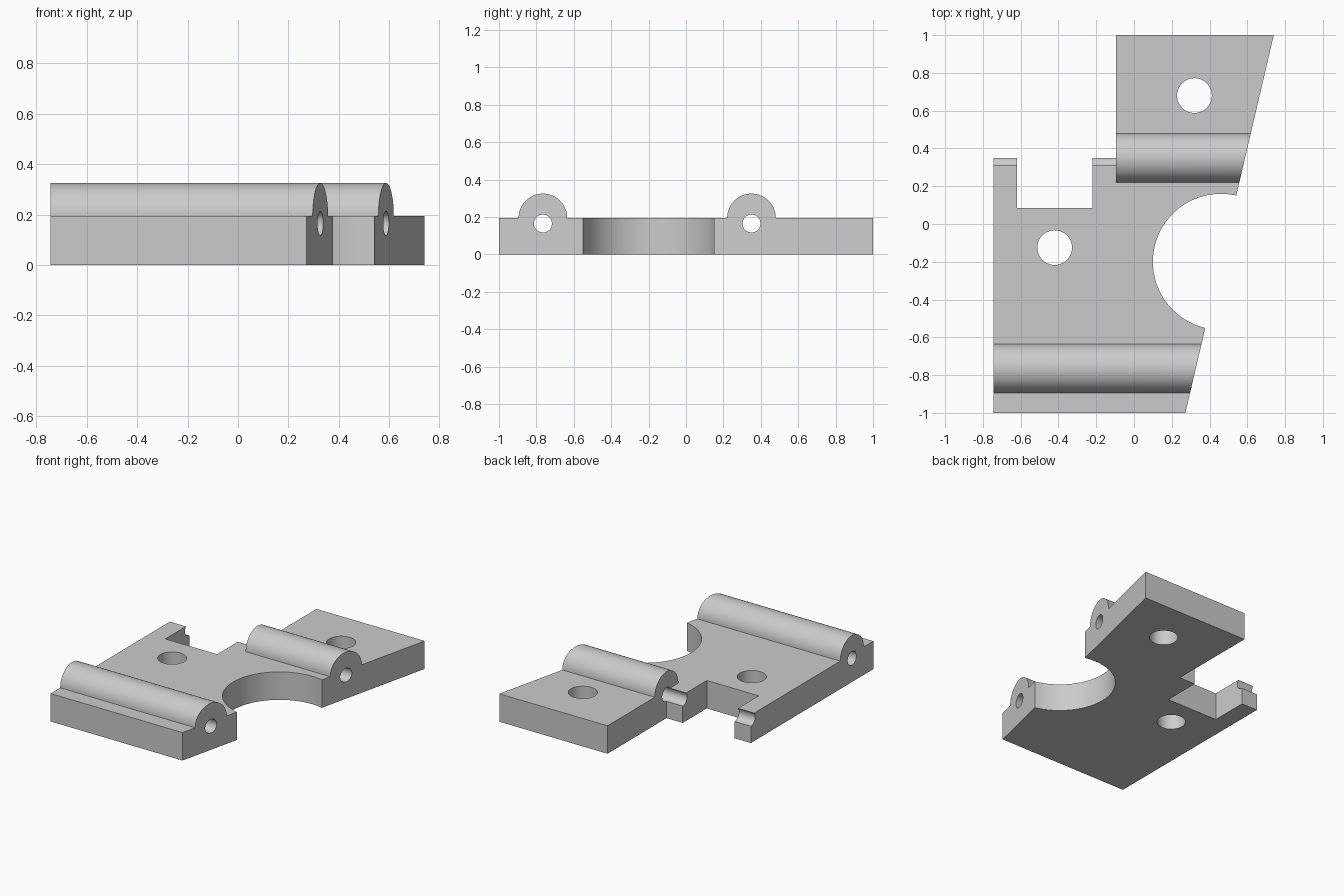
import bpy, bmesh
from math import sin, cos, pi, radians, atan2
from mathutils import Vector

cube = bpy.data.objects.get("Cube")
if cube:
    bpy.data.objects.remove(cube, do_unlink=True)

LEFT, STEP = -0.745, -0.095      # straight sides of the plate
TOP = 0.195                      # plate thickness
RIDGE_R, BORE_R, BORE_Z = 0.13, 0.048, 0.165
RIDGES = {"front": (-0.765, LEFT), "rear": (0.35, STEP)}

grey = bpy.data.materials.new("plain grey")
grey.use_nodes = True
colour = (0.6, 0.6, 0.6, 1)
grey.diffuse_color = colour
grey.node_tree.nodes["Principled BSDF"].inputs["Base Color"].default_value = colour


def slant(y):
    """x of the slanted right-hand edge at a given y."""
    return 0.272 + 0.234 * (y + 1)


def prism(name, points, move):
    """Solid between a ring of points and the same ring moved."""
    bm = bmesh.new()
    lower = [bm.verts.new(p) for p in points]
    upper = [bm.verts.new(move(Vector(p))) for p in points]
    bm.faces.new(lower)
    bm.faces.new(upper)
    for i in range(len(points)):
        j = (i + 1) % len(points)
        bm.faces.new((lower[i], lower[j], upper[j], upper[i]))
    bmesh.ops.recalc_face_normals(bm, faces=bm.faces)
    mesh = bpy.data.meshes.new(name)
    bm.to_mesh(mesh)
    bm.free()
    obj = bpy.data.objects.new(name, mesh)
    bpy.context.collection.objects.link(obj)
    mesh.materials.append(grey)
    return obj


def circle(radius, count=48):
    return [(radius * cos(2 * pi * i / count), radius * sin(2 * pi * i / count))
            for i in range(count)]


def combine(target, other, operation):
    """Boolean two solids, bake the result and drop the helper."""
    mod = target.modifiers.new(operation, "BOOLEAN")
    mod.operation, mod.object, mod.solver = operation, other, "EXACT"
    graph = bpy.context.evaluated_depsgraph_get()
    mesh = bpy.data.meshes.new_from_object(target.evaluated_get(graph))
    target.modifiers.clear()
    target.data = mesh
    bpy.data.objects.remove(other, do_unlink=True)


# Plate outline: slot between two prongs, step, slanted edge, round bite
cx, cy, bite = 0.46, -0.2, 0.36
start = atan2(0.351, slant(0.151) - cx)
end = atan2(-0.35, slant(-0.55) - cx) + 2 * pi
arc = [(cx + bite * cos(start + (end - start) * i / 40),
        cy + bite * sin(start + (end - start) * i / 40)) for i in range(41)]
outline = [(LEFT, -1), (LEFT, 0.35), (-0.62, 0.35), (-0.62, 0.085),
           (-0.22, 0.085), (-0.22, 0.35), (STEP, 0.35), (STEP, 1),
           (slant(1), 1)] + arc + [(slant(-1), -1)]
plate = prism("hinge_plate", [(x, y, 0) for x, y in outline],
              lambda p: p + Vector((0, 0, TOP)))

# Rounded ridges, trimmed flush with the slanted edge
for name, (y, x) in RIDGES.items():
    half = [(x, y + RIDGE_R * cos(pi * i / 32), TOP + RIDGE_R * sin(pi * i / 32))
            for i in range(33)]
    foot = [(x, y - RIDGE_R, TOP - 0.03), (x, y + RIDGE_R, TOP - 0.03)]
    ridge = prism(name + "_ridge", half + foot,
                  lambda p: Vector((slant(p.y), p.y, p.z)))
    combine(plate, ridge, "UNION")

# Pin bores along the ridges, also grooving the prong tips
for name, (y, x) in RIDGES.items():
    ring = [(-1, y + a, BORE_Z + b) for a, b in circle(BORE_R)]
    combine(plate, prism(name + "_bore", ring, lambda p: p + Vector((2, 0, 0))),
            "DIFFERENCE")

# Upright screw holes
for x, y in ((0.32, 0.68), (-0.42, -0.125)):
    ring = [(x + a, y + b, -0.1) for a, b in circle(0.092)]
    combine(plate, prism("screw_hole", ring, lambda p: p + Vector((0, 0, 0.6))),
            "DIFFERENCE")

bpy.ops.object.select_all(action="DESELECT")
plate.select_set(True)
bpy.context.view_layer.objects.active = plate
bpy.ops.object.shade_smooth_by_angle(angle=radians(30))
